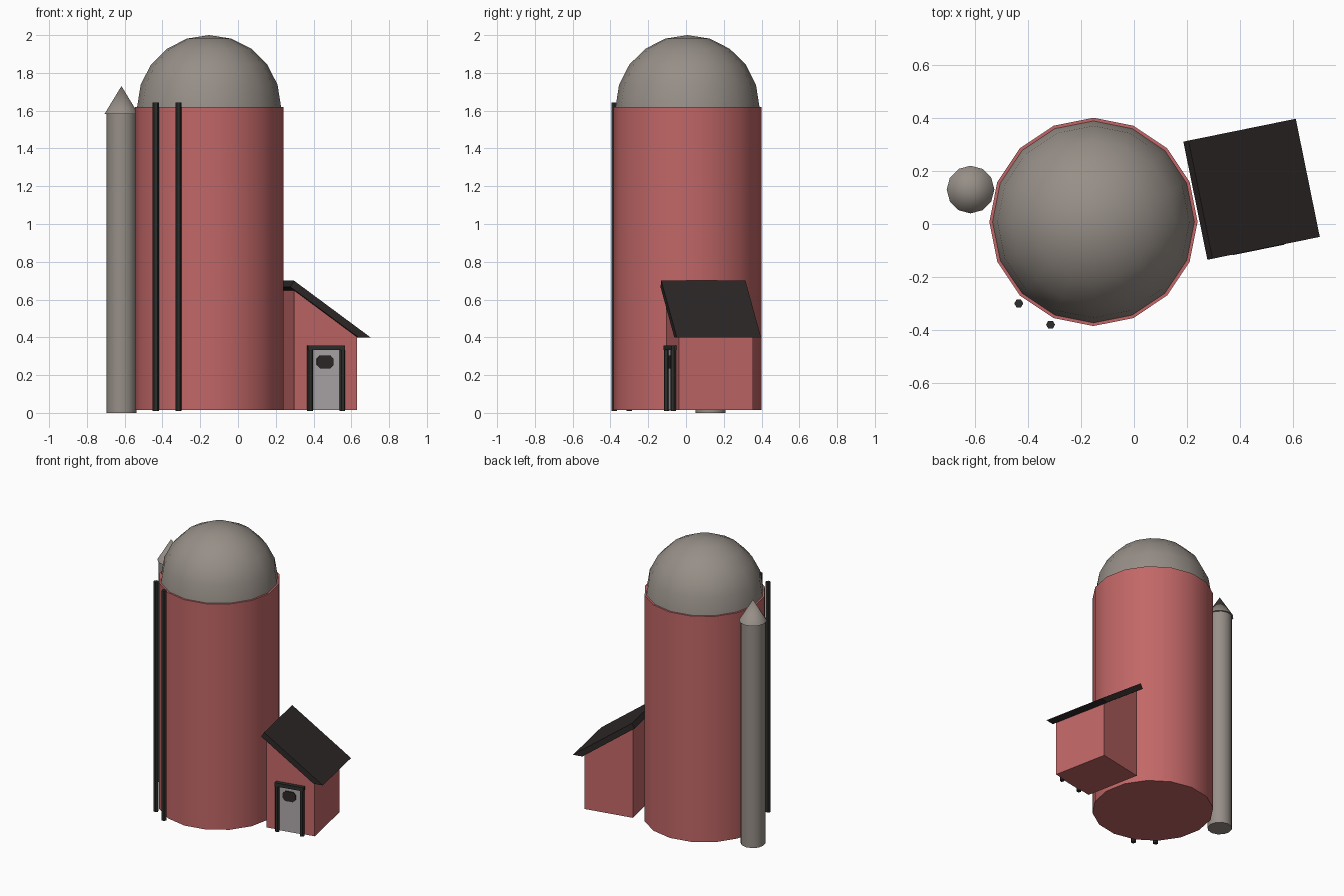
import bpy, bmesh, math
from mathutils import Matrix, Vector

if "Cube" in bpy.data.objects:
    bpy.data.objects.remove(bpy.data.objects["Cube"])

def mat(name, col):
    m = bpy.data.materials.new(name)
    m.diffuse_color = (*col, 1)
    m.use_nodes = True
    m.node_tree.nodes["Principled BSDF"].inputs["Base Color"].default_value = m.diffuse_color
    return m

RED = mat("barn_red", (0.54, 0.135, 0.135))
GREY = mat("metal_grey", (0.31, 0.275, 0.245))
DARK = mat("roof_dark", (0.027, 0.021, 0.021))
TRIM = mat("trim_black", (0.027, 0.027, 0.025))
DOOR = mat("door_grey", (0.42, 0.385, 0.39))

def make(name, bm, material, matrix=None, smooth=False):
    bmesh.ops.recalc_face_normals(bm, faces=bm.faces)
    me = bpy.data.meshes.new(name)
    bm.to_mesh(me)
    bm.free()
    me.materials.append(material)
    ob = bpy.data.objects.new(name, me)
    bpy.context.collection.objects.link(ob)
    if matrix:
        me.transform(matrix)
    if smooth:
        bpy.ops.object.select_all(action='DESELECT')
        ob.select_set(True)
        bpy.context.view_layer.objects.active = ob
        bpy.ops.object.shade_smooth_by_angle(angle=math.radians(40))
    return ob

def lathe(name, profile, sides, x, y, material, matrix=None, smooth=True):
    """Revolve (radius, z) points; ends are capped, radius 0 makes a tip."""
    bm = bmesh.new()
    rings = []
    for r, z in profile:
        n = sides if r > 0 else 1
        rings.append([bm.verts.new((x + r * math.cos(2 * math.pi * i / sides),
                                    y + r * math.sin(2 * math.pi * i / sides), z))
                      for i in range(n)])
    for a, b in zip(rings, rings[1:]):
        for i in range(sides):
            j = (i + 1) % sides
            if len(b) == 1:
                bm.faces.new((a[i], a[j], b[0]))
            else:
                bm.faces.new((a[i], a[j], b[j], b[i]))
    for ring in (rings[0], rings[-1]):
        if len(ring) > 1:
            bm.faces.new(ring)
    return make(name, bm, material, matrix, smooth)

def extrude(name, outline, v0, v1, material, matrix):
    """Push a (u, z) outline through the depth v0..v1."""
    bm = bmesh.new()
    f = bm.faces.new([bm.verts.new((u, v0, z)) for u, z in outline])
    new = bmesh.ops.extrude_face_region(bm, geom=[f])["geom"]
    bmesh.ops.translate(bm, vec=(0, v1 - v0, 0),
                        verts=[g for g in new if isinstance(g, bmesh.types.BMVert)])
    return make(name, bm, material, matrix)

def rect(u0, u1, z0, z1):
    return [(u0, z0), (u1, z0), (u1, z1), (u0, z1)]

# Silo body and dome
CX, CY = -0.153, 0.008
lathe("silo_body", [(0.393, 0.015), (0.393, 1.62)], 16, CX, CY, RED)
dome = [(0.381 * math.cos(math.radians(18 * i)), 1.62 + 0.38 * math.sin(math.radians(18 * i)))
        for i in range(5)] + [(0, 2.0)]
lathe("silo_dome", dome, 16, CX, CY, GREY)

# Side pipe with conical cap
lathe("side_pipe", [(0.08, 0.0), (0.08, 1.59)], 12, -0.617, 0.13, GREY)
lathe("pipe_cap", [(0.09, 1.582), (0, 1.73)], 12, -0.617, 0.13, GREY)

# Two upright rods
for i, (x, y) in enumerate([(-0.435, -0.30), (-0.315, -0.38)]):
    lathe(f"upright_rod_{i + 1}", [(0.017, 0.01), (0.017, 1.643)], 6, x, y, TRIM, smooth=False)

# Lean-to shed, in its own turned frame
SHED = Matrix.Translation(Vector((0.277, -0.135, 0))) @ Matrix.Rotation(math.radians(11.5), 4, 'Z')
extrude("shed_walls", [(0.0255, 0.015), (0.365, 0.015), (0.365, 0.405), (0.0255, 0.652)],
        0.0255, 0.4255, RED, SHED)
extrude("shed_roof", [(0.0, 0.667), (0.367, 0.40), (0.433, 0.40), (0.02, 0.70)],
        0.0, 0.455, DARK, SHED)

# Door, frame and window
UC = 0.196
extrude("door_panel", rect(UC - 0.085, UC + 0.085, 0.016, 0.345), 0.018, 0.0265, DOOR, SHED)
for side, s in (("left", -1), ("right", 1)):
    lathe(f"door_post_{side}", [(0.016, 0.01), (0.016, 0.355)], 6,
          UC + s * 0.087, 0.012, TRIM, SHED, smooth=False)
extrude("door_lintel", rect(UC - 0.1, UC + 0.1, 0.332, 0.358), -0.002, 0.0265, TRIM, SHED)
w, h, c = 0.045, 0.035, 0.018
window = [(sx * a, sz * b) for sx, sz, pts in
          ((1, 1, [(w, h - c), (w - c, h)]), (-1, 1, [(w - c, h), (w, h - c)]),
           (-1, -1, [(w, h - c), (w - c, h)]), (1, -1, [(w - c, h), (w, h - c)]))
          for a, b in pts]
extrude("door_window", [(UC - 0.005 + u, 0.27 + z) for u, z in window], 0.01, 0.0185, DARK, SHED)
